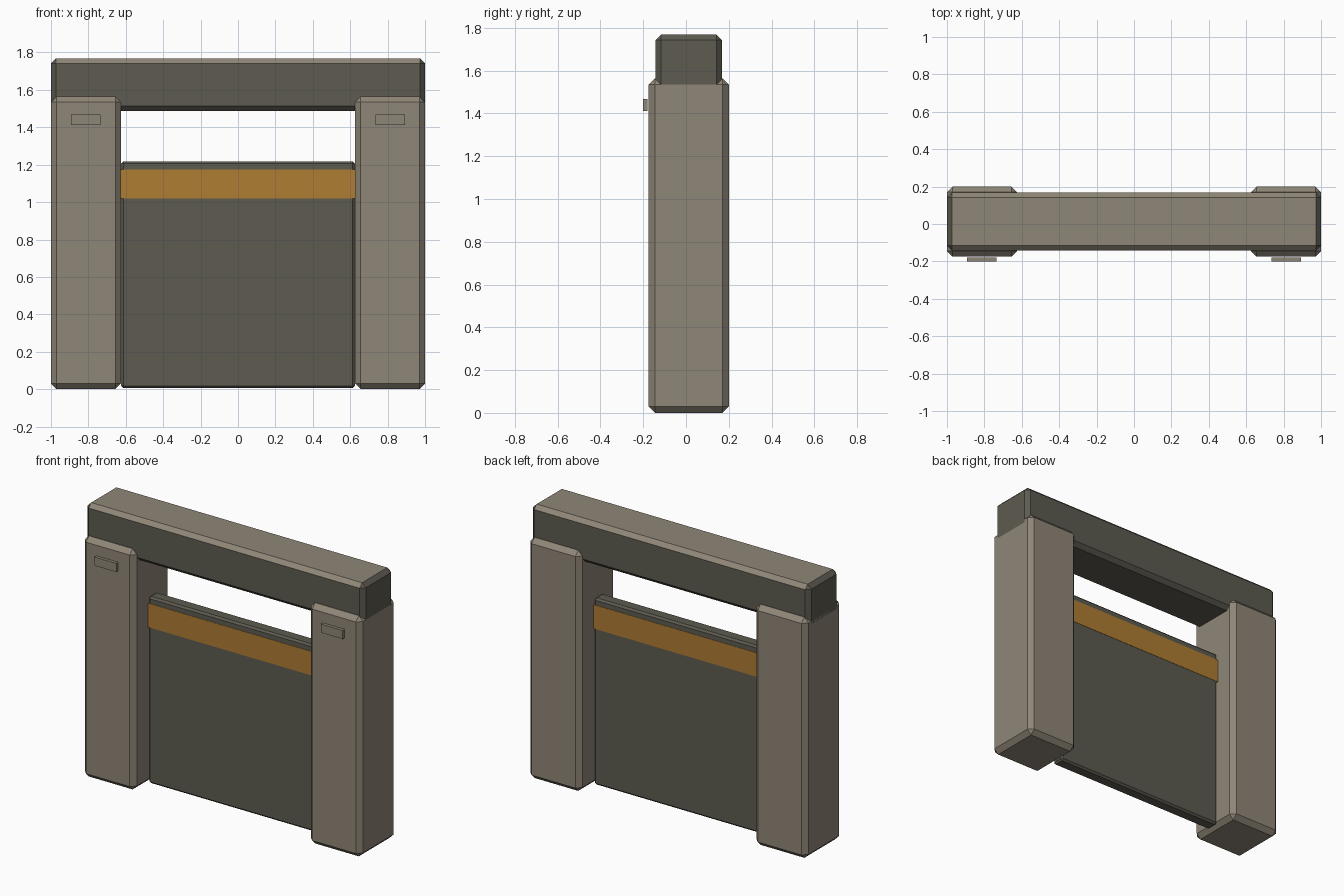
import bpy, bmesh

if "Cube" in bpy.data.objects:
    bpy.data.objects.remove(bpy.data.objects["Cube"])


def material(name, rgb):
    m = bpy.data.materials.new(name)
    m.diffuse_color = (*rgb, 1)
    m.use_nodes = True
    m.node_tree.nodes["Principled BSDF"].inputs["Base Color"].default_value = m.diffuse_color
    return m


TAN = material("warm tan concrete", (0.275, 0.238, 0.184))
DARK = material("dark olive metal", (0.109, 0.104, 0.080))
AMBER = material("amber paint", (0.430, 0.205, 0.033))


def box(name, lo, hi, mats, chamfer=0.0, rule=None):
    """Axis-aligned box with chamfered edges; rule picks a material per face."""
    bm = bmesh.new()
    bmesh.ops.create_cube(bm, size=1)
    for v in bm.verts:
        v.co = [lo[i] + (v.co[i] + 0.5) * (hi[i] - lo[i]) for i in range(3)]
    if chamfer:
        bmesh.ops.bevel(bm, geom=bm.edges[:], offset=chamfer, segments=1,
                        affect='EDGES', profile=0.5)
    bm.normal_update()
    if rule:
        for f in bm.faces:
            f.material_index = rule(f.normal)
    me = bpy.data.meshes.new(name)
    bm.to_mesh(me)
    bm.free()
    for m in mats:
        me.materials.append(m)
    ob = bpy.data.objects.new(name, me)
    bpy.context.collection.objects.link(ob)
    return ob


# Pillars and their small front plates, mirrored left and right
for side, s in (("left", -1), ("right", 1)):
    xs = sorted((s * 0.626, s * 1.0))
    box(side + "_pillar", (xs[0], -0.175, 0), (xs[1], 0.2, 1.564), [TAN], 0.03)
    xs = sorted((s * 0.735, s * 0.893))
    box(side + "_plate", (xs[0], -0.2, 1.412), (xs[1], -0.18, 1.468), [TAN])

# Lintel beam: dark sides, tan top and long top chamfers
box("lintel_beam", (-1, -0.142, 1.488), (1, 0.168, 1.768), [DARK, TAN], 0.026,
    lambda n: int(n.z > 0.3 and abs(n.x) < 0.3))

# Thin door panel part way up the opening
box("door_panel", (-0.625, -0.03, 0.005), (0.625, 0.055, 1.218), [DARK], 0.012)

# Amber warning band wrapped on both door faces
box("warning_band", (-0.626, -0.032, 1.02), (0.626, 0.057, 1.175), [AMBER])
